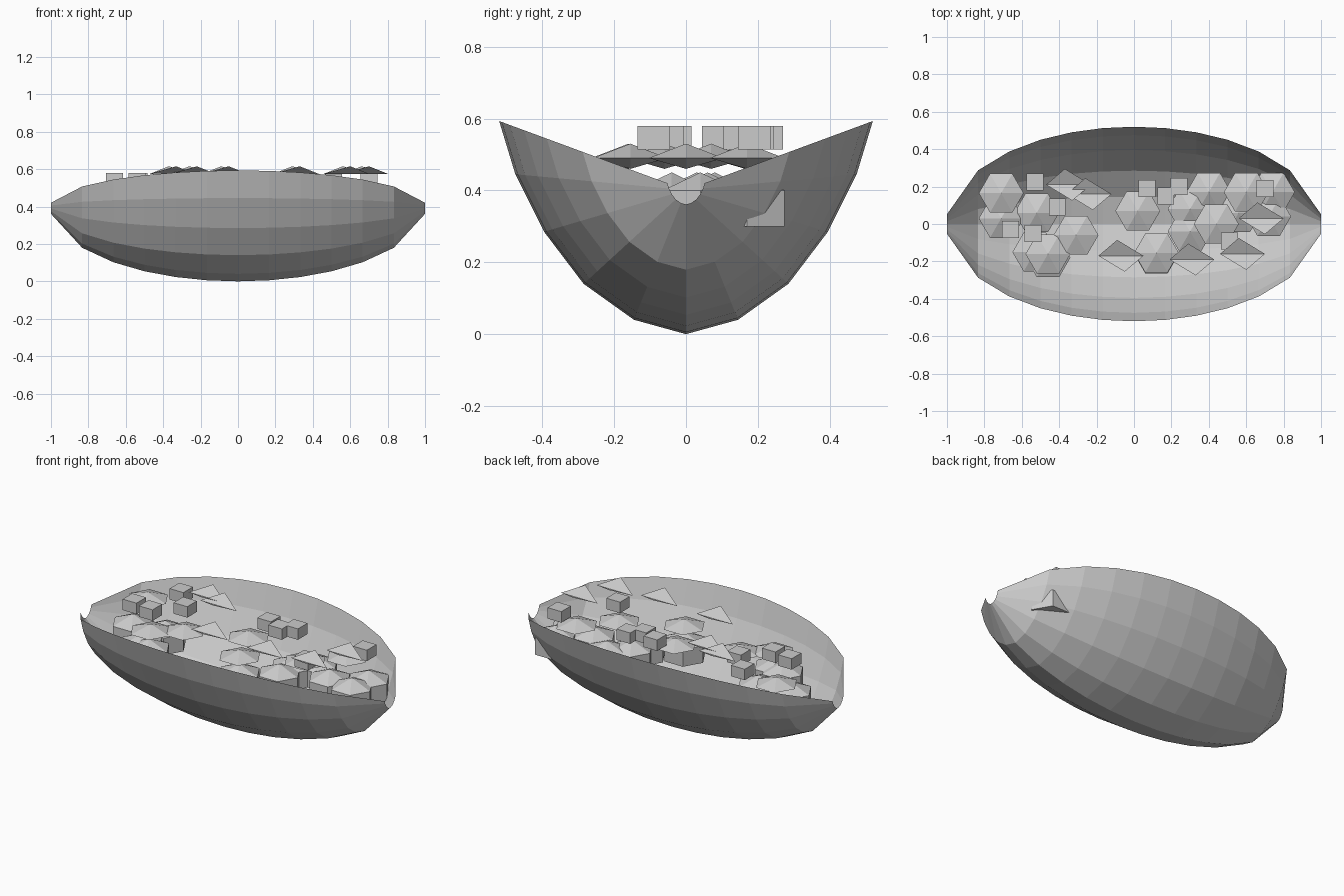
import bpy, bmesh, math
from mathutils import Matrix, Vector

cube = bpy.data.objects.get("Cube")
if cube:
    bpy.data.objects.remove(cube, do_unlink=True)

grey = bpy.data.materials.new("plain_grey")
grey.use_nodes = True
grey.diffuse_color = (0.6, 0.6, 0.6, 1)
grey.node_tree.nodes["Principled BSDF"].inputs["Base Color"].default_value = (0.6, 0.6, 0.6, 1)


def finish(bm, name, location=(0, 0, 0)):
    mesh = bpy.data.meshes.new(name)
    bm.normal_update()
    bm.to_mesh(mesh)
    bm.free()
    mesh.materials.append(grey)
    obj = bpy.data.objects.new(name, mesh)
    obj.location = location
    bpy.context.collection.objects.link(obj)
    return obj


# Curved open shell: one half section, mirrored, scaled along an ellipse
def make_shell():
    centre = 0.401
    half = [(0.52, 0.593), (0.475, 0.445), (0.395, 0.285), (0.285, 0.14), (0.145, 0.04)]
    section = half + [(0, 0.0)] + [(-y, z) for y, z in reversed(half)]
    bm = bmesh.new()
    rings = []
    for i in range(-6, 7):
        x = i / 6
        s = max(0.1, math.sqrt(1 - x * x))
        rings.append([bm.verts.new((x, y * s, centre + (z - centre) * s)) for y, z in section])
    for a, b in zip(rings, rings[1:]):
        for j in range(len(section) - 1):
            bm.faces.new((a[j], b[j], b[j + 1], a[j + 1]))
    return finish(bm, "shell")


# Six-sided chunk: a pointed top on a straight wall, or pointed both ways
def make_chunk(name, x, y, z, wall, top, bottom):
    bm = bmesh.new()
    r = 0.12
    corners = [(r * math.cos(k * math.pi / 3), r * math.sin(k * math.pi / 3)) for k in range(6)]
    upper = [bm.verts.new((px, py, wall)) for px, py in corners]
    lower = [bm.verts.new((px, py, 0)) for px, py in corners] if wall else upper
    tip = bm.verts.new((0, 0, wall + top))
    base = bm.verts.new((0, 0, -bottom)) if bottom else None
    for k in range(6):
        n = (k + 1) % 6
        bm.faces.new((upper[k], upper[n], tip))
        if wall:
            bm.faces.new((lower[k], lower[n], upper[n], upper[k]))
        if base:
            bm.faces.new((lower[n], lower[k], base))
    if not base:
        bm.faces.new(lower[::-1])
    return finish(bm, name, (x, y, z))


def make_cube(x, y):
    bm = bmesh.new()
    bmesh.ops.create_cube(bm, size=1, matrix=Matrix.Diagonal((0.09, 0.09, 0.065, 1)))
    return finish(bm, "diced_cube", (x, y, 0.547))


# Thin leaf: a diamond folded along its long diagonal, both tips raised
def make_leaf(x, y):
    bm = bmesh.new()
    left, front, right, back = [bm.verts.new(p) for p in (
        (-0.12, 0, 0), (0.02, -0.085, 0.04), (0.12, 0, 0), (-0.02, 0.085, 0.04))]
    bm.faces.new((left, front, right))
    bm.faces.new((left, right, back))
    return finish(bm, "folded_leaf", (x, y, 0.575))


make_shell()

for x, y in [(-0.71, 0.03), (0.74, 0.17), (-0.46, -0.18), (0.12, -0.16), (0.4, 0.17),
             (0.3, 0.08), (-0.52, 0.06), (-0.53, -0.15), (0.56, 0.06), (0.72, 0.04), (0.3, -0.04)]:
    make_chunk("lower_chunk", x, y, 0.30, 0.10, 0.05, 0)

for x, y in [(0.02, 0.07), (-0.31, -0.06), (0.12, -0.155), (0.6, 0.17), (-0.71, 0.165),
             (0.44, 0.0), (-0.46, -0.16)]:
    make_chunk("upper_chunk", x, y, 0.49, 0, 0.04, 0.03)

for x, y in [(-0.53, 0.225), (-0.41, 0.09), (-0.66, -0.03), (-0.54, -0.05), (0.07, 0.19),
             (0.17, 0.15), (0.24, 0.2), (0.51, -0.09), (0.7, 0.19)]:
    make_cube(x, y)

for x, y in [(-0.35, 0.21), (-0.24, 0.16), (-0.07, -0.17), (0.31, -0.19), (0.58, -0.16), (0.68, 0.03)]:
    make_leaf(x, y)
